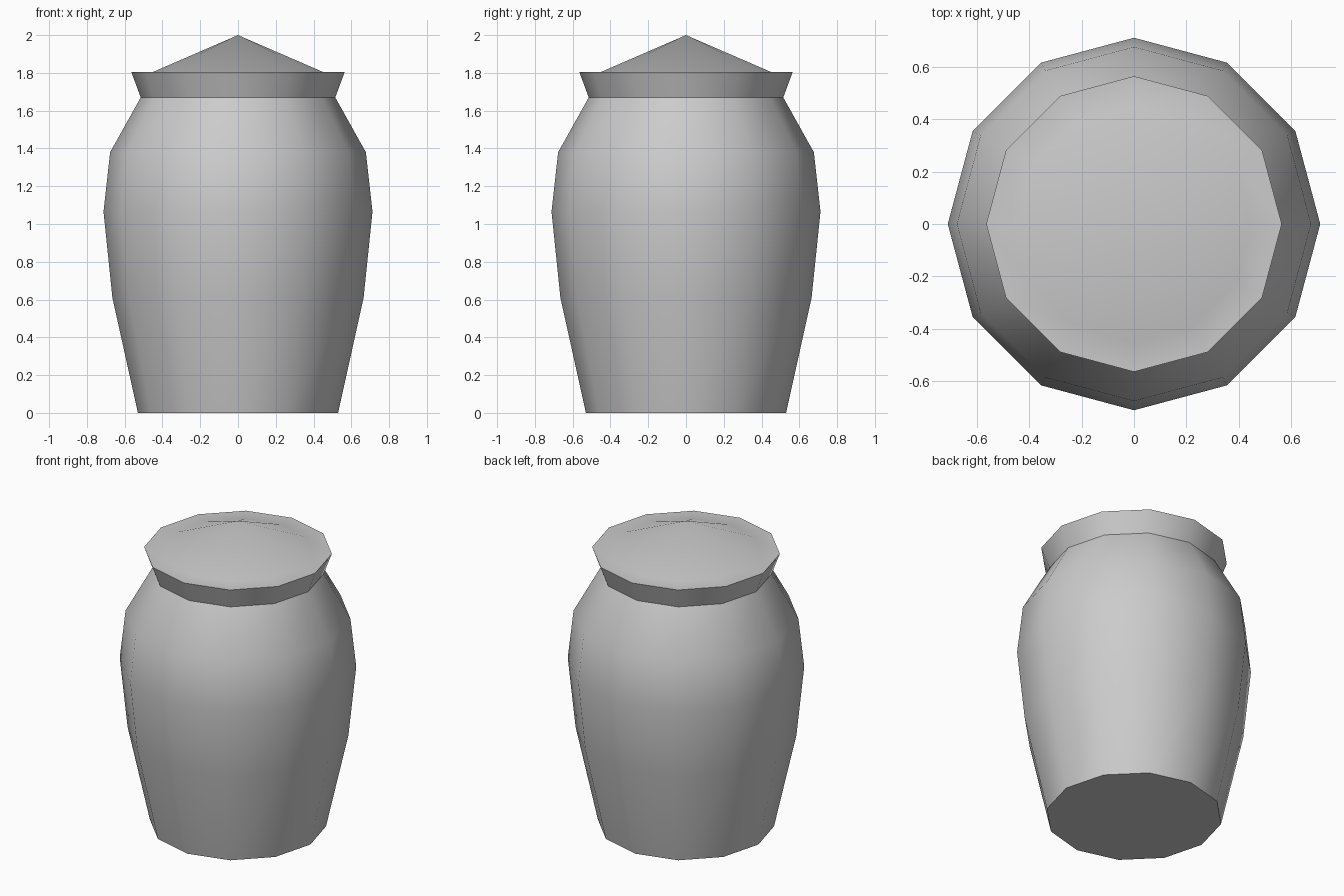
import bpy, bmesh, math

if "Cube" in bpy.data.objects:
    bpy.data.objects.remove(bpy.data.objects["Cube"])

SIDES = 12


def lathe(name, profile, cap_bottom=False):
    """Revolve a (radius, z) profile around z; radius 0 makes a point."""
    bm = bmesh.new()
    rings = []
    for r, z in profile:
        if r == 0:
            rings.append([bm.verts.new((0, 0, z))] * SIDES)
        else:
            angles = [2 * math.pi * i / SIDES for i in range(SIDES)]
            rings.append([bm.verts.new((r * math.cos(a), r * math.sin(a), z)) for a in angles])
    for low, high in zip(rings, rings[1:]):
        for i in range(SIDES):
            j = (i + 1) % SIDES
            corners = dict.fromkeys((low[i], low[j], high[j], high[i]))
            bm.faces.new(list(corners))
    if cap_bottom:
        bm.faces.new(rings[0][::-1])
    mesh = bpy.data.meshes.new(name)
    bm.to_mesh(mesh)
    bm.free()
    obj = bpy.data.objects.new(name, mesh)
    bpy.context.collection.objects.link(obj)
    bpy.ops.object.select_all(action='DESELECT')
    obj.select_set(True)
    bpy.context.view_layer.objects.active = obj
    bpy.ops.object.shade_smooth_by_angle(angle=math.radians(35))
    return obj


# Bulging jar body with a flat base
lathe("jar_body", [(0.53, 0), (0.665, 0.61), (0.712, 1.065), (0.677, 1.38), (0.515, 1.67)],
      cap_bottom=True)

# Flared rim and shallow pointed lid
lathe("jar_rim_and_lid", [(0.515, 1.67), (0.565, 1.805), (0.45, 1.805), (0, 2.0)])
